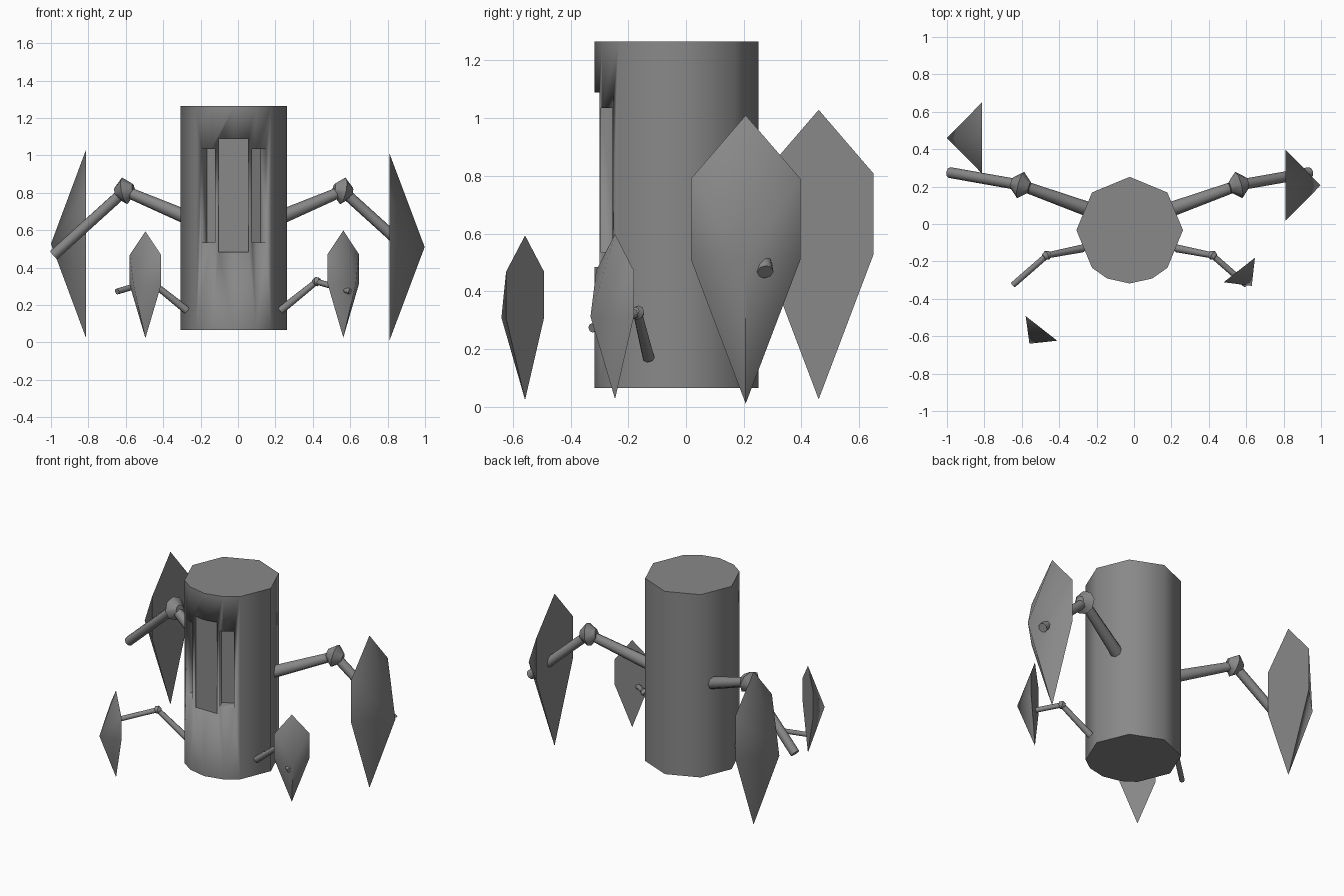
import bpy, bmesh, math
from mathutils import Vector, Matrix

if "Cube" in bpy.data.objects:
    bpy.data.objects.remove(bpy.data.objects["Cube"])

CX, CY = -0.023, -0.033          # body axis
metal = bpy.data.materials.new("grey_metal")
metal.diffuse_color = (0.25, 0.25, 0.25, 1)
metal.use_nodes = True
metal.node_tree.nodes["Principled BSDF"].inputs["Base Color"].default_value = metal.diffuse_color


def finish(name, bm, angle=50):
    bmesh.ops.recalc_face_normals(bm, faces=bm.faces)
    mesh = bpy.data.meshes.new(name)
    bm.to_mesh(mesh)
    bm.free()
    ob = bpy.data.objects.new(name, mesh)
    bpy.context.collection.objects.link(ob)
    mesh.materials.append(metal)
    bpy.ops.object.select_all(action='DESELECT')
    ob.select_set(True)
    bpy.context.view_layer.objects.active = ob
    bpy.ops.object.shade_smooth_by_angle(angle=math.radians(angle))
    return ob


def add_tube(bm, a, b, r1, r2, sides=8):
    a, b = Vector(a), Vector(b)
    rot = (b - a).to_track_quat('Z', 'Y').to_matrix().to_4x4()
    bmesh.ops.create_cone(bm, cap_ends=True, segments=sides, radius1=r1, radius2=r2,
                          depth=(b - a).length,
                          matrix=Matrix.Translation((a + b) / 2) @ rot)


# Body: eight-sided drum with extra edges on the rounded front
body_bm = bmesh.new()
ring = []
for deg in (0, 45, 90, 135, 180, 225, 245, 270, 295, 315):
    t = math.radians(deg)
    ring.append(body_bm.verts.new((CX + 0.285 * math.cos(t), CY + 0.285 * math.sin(t), 0.065)))
base = body_bm.faces.new(ring)
top = bmesh.ops.extrude_face_region(body_bm, geom=[base])
bmesh.ops.translate(body_bm, vec=(0, 0, 1.2),
                    verts=[v for v in top['geom'] if isinstance(v, bmesh.types.BMVert)])
body = finish("body", body_bm)

# Recesses cut in the front: wide centre panel and two angled slots
cut_bm = bmesh.new()


def add_box(loc, turn, size):
    m = Matrix.Translation(loc) @ Matrix.Rotation(turn, 4, 'Z') @ Matrix.Diagonal((*size, 1))
    bmesh.ops.create_cube(cut_bm, size=1, matrix=m)


add_box((CX, -0.335, 0.787), 0, (0.16, 0.09, 0.605))
for s in (-1, 1):
    add_box((CX + s * 0.135, -0.273, 0.785), s * math.radians(27), (0.085, 0.13, 0.5))
cutter = finish("recess_cutter", cut_bm)
cutter.hide_render = True
cutter.hide_viewport = True
cut = body.modifiers.new("recesses", 'BOOLEAN')
cut.object = cutter
cut.operation = 'DIFFERENCE'
cut.solver = 'EXACT'


# Legs: upper tube, flared knee collar, lower tube
def leg(name, s, hip, knee, foot, r_hip, r_low, r_knee, half):
    hip, knee, foot = (Vector((CX + s * p[0], p[1], p[2])) for p in (hip, knee, foot))
    bm = bmesh.new()
    add_tube(bm, hip, knee, r_hip, r_low)
    add_tube(bm, knee, foot, r_low, r_low)
    along = (foot - hip).normalized() * half
    add_tube(bm, knee - along, knee, r_low, r_knee)
    add_tube(bm, knee, knee + along, r_knee, r_low)
    finish(name, bm)


for s, side in ((-1, "left"), (1, "right")):
    leg("rear_leg_" + side, s, (0.17, 0.06, 0.635), (0.583, 0.208, 0.81),
        (0.962, 0.275, 0.467), 0.041, 0.029, 0.073, 0.05)
    leg("front_leg_" + side, s, (0.25, -0.13, 0.17), (0.443, -0.168, 0.325),
        (0.624, -0.326, 0.272), 0.021, 0.016, 0.026, 0.02)


# Feet: flat six-sided inner face, outer side rising to a point
def blade(name, loc, heading, half_w, depth, half_h):
    bm = bmesh.new()
    outline = [(0, 1), (1, 0.56), (1, 0.0), (0, -1), (-1, 0.0), (-1, 0.56)]
    rim = [bm.verts.new((0, y * half_w, z * half_h)) for y, z in outline]
    tip = bm.verts.new((depth, 0, 0))
    bm.faces.new(rim)
    for i in range(6):
        bm.faces.new((rim[i], rim[(i + 1) % 6], tip))
    bmesh.ops.transform(bm, verts=bm.verts, matrix=Matrix.Translation(loc)
                        @ Matrix.Rotation(math.radians(heading), 4, 'Z'))
    finish(name, bm)


blade("rear_foot_right", (0.81, 0.207, 0.51), 0, 0.19, 0.188, 0.5)
blade("rear_foot_left", (-0.813, 0.46, 0.527), 180, 0.19, 0.187, 0.502)
blade("front_foot_right", (0.563, -0.246, 0.312), -52, 0.106, 0.108, 0.286)
blade("front_foot_left", (-0.495, -0.558, 0.308), -128, 0.107, 0.104, 0.285)
